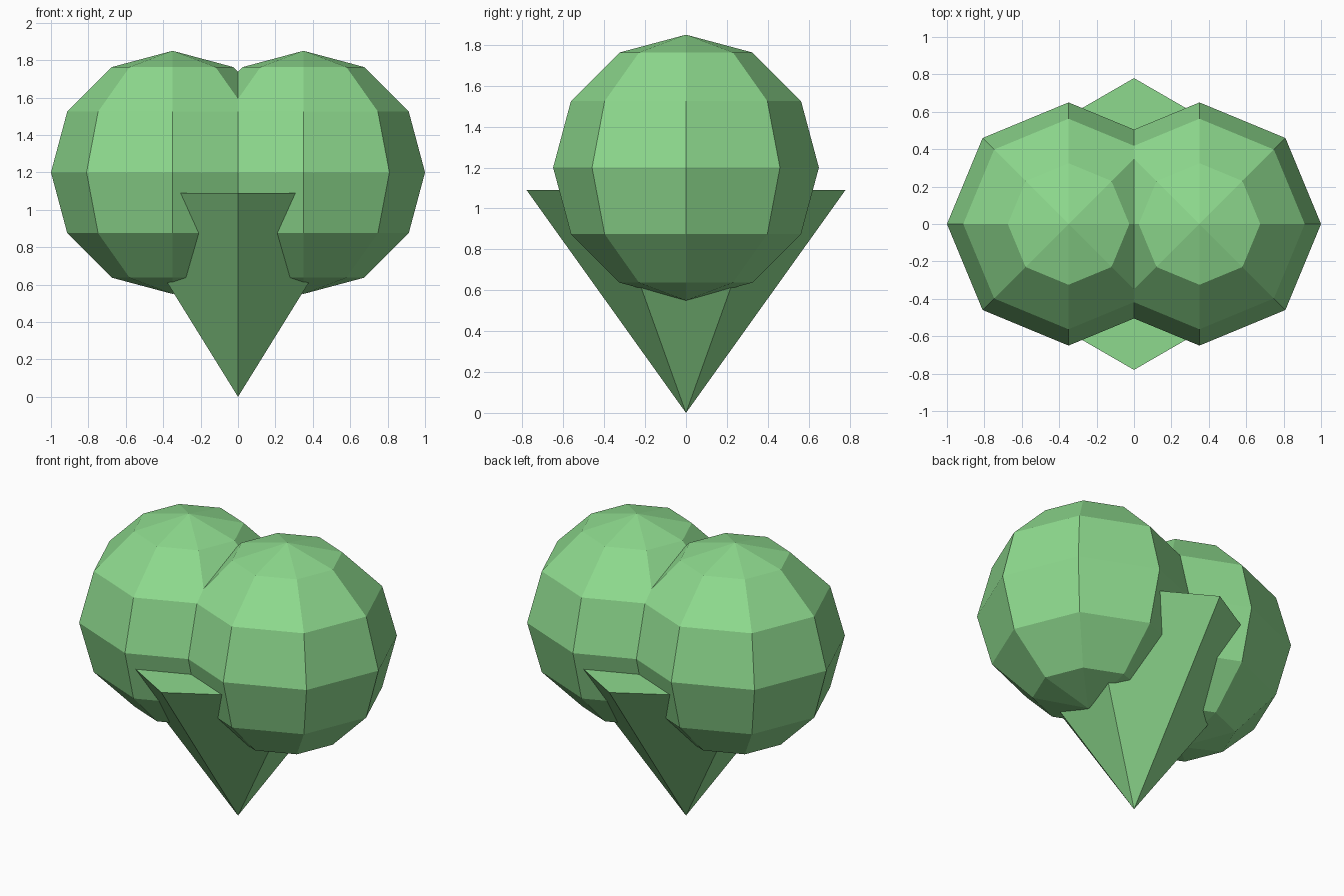
import bpy
from math import pi

cube = bpy.data.objects.get("Cube")
if cube:
    bpy.data.objects.remove(cube, do_unlink=True)

# Single leaf green
green = bpy.data.materials.new("leaf_green")
green.use_nodes = True
colour = (0.27, 0.70, 0.27, 1)
green.diffuse_color = colour
green.node_tree.nodes["Principled BSDF"].inputs["Base Color"].default_value = colour


def finish(name):
    obj = bpy.context.object
    obj.name = name
    obj.data.materials.append(green)
    bpy.ops.object.shade_flat()


# Two overlapping faceted lobes
for name, x in (("left_lobe", 0.35), ("right_lobe", -0.35)):
    bpy.ops.mesh.primitive_uv_sphere_add(
        segments=8, ring_count=6, radius=0.65, location=(x, 0, 1.2))
    finish(name)

# Six-sided cone pointing down, corners to the front and back
HEIGHT = 1.09
bpy.ops.mesh.primitive_cone_add(
    vertices=6, radius1=0.78, radius2=0, depth=HEIGHT,
    location=(0, 0, HEIGHT / 2), rotation=(pi, 0, 0))
finish("lower_point")
